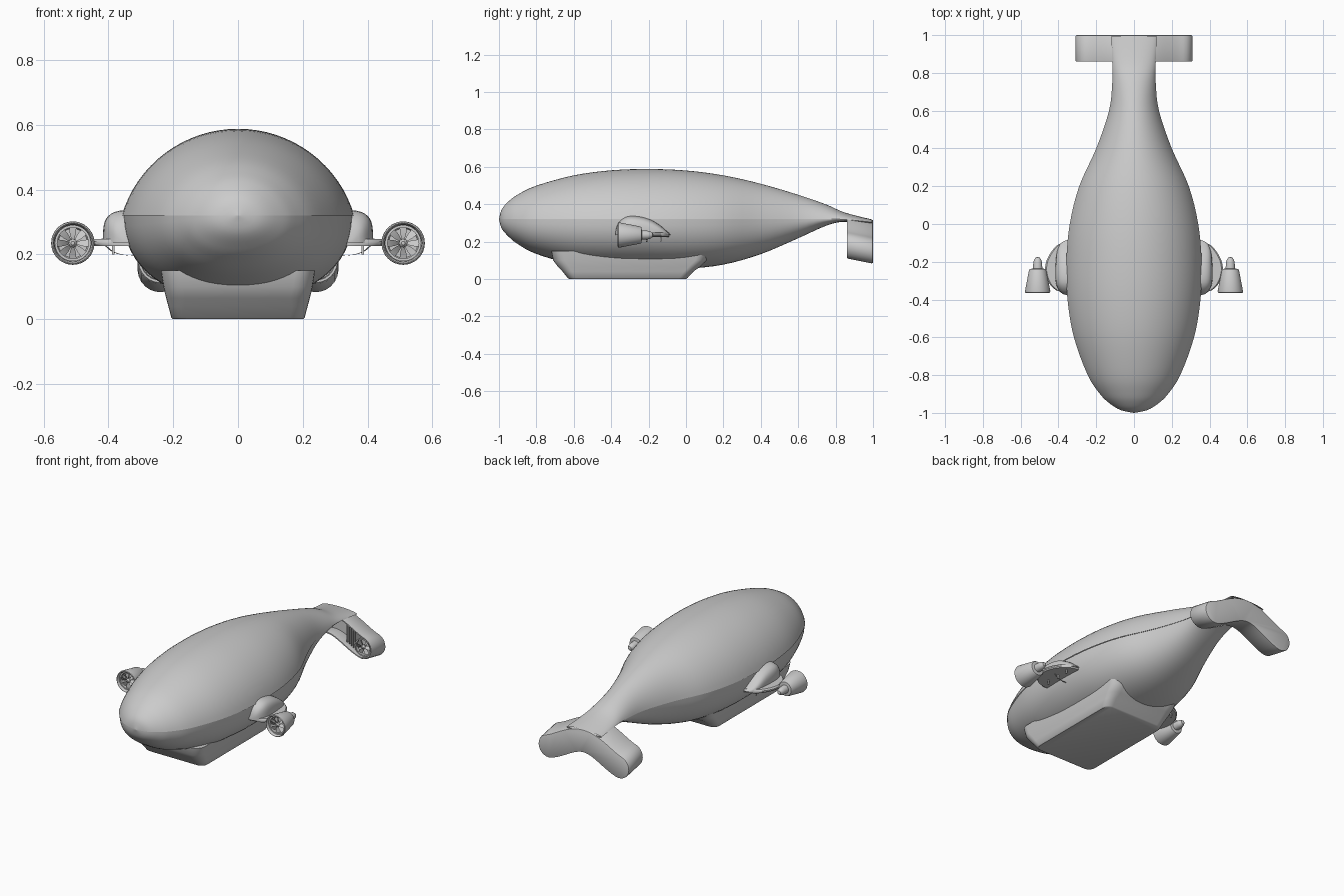
import bpy, bmesh, math
from mathutils import Vector

if "Cube" in bpy.data.objects:
    bpy.data.objects.remove(bpy.data.objects["Cube"])

def loft(name, rings, closed=True, caps=(False, False)):
    """Skin a list of equal-length point rings into one mesh object."""
    bm = bmesh.new()
    vs = [[bm.verts.new(p) for p in r] for r in rings]
    n = len(rings[0])
    for a, b in zip(vs, vs[1:]):
        for i in range(n if closed else n - 1):
            j = (i + 1) % n
            bm.faces.new((a[i], a[j], b[j], b[i]))
    if caps[0]:
        bm.faces.new(vs[0])
    if caps[1]:
        bm.faces.new(vs[-1])
    bmesh.ops.remove_doubles(bm, verts=bm.verts, dist=1e-5)
    bmesh.ops.recalc_face_normals(bm, faces=bm.faces)
    me = bpy.data.meshes.new(name)
    bm.to_mesh(me)
    bm.free()
    ob = bpy.data.objects.new(name, me)
    bpy.context.collection.objects.link(ob)
    return ob

def lathe_y(name, profile, cx, cz, n=32):
    """Revolve (radius, y) points round an axis parallel to y."""
    return loft(name, [[(cx + r * math.cos(2 * math.pi * i / n), y,
                         cz + r * math.sin(2 * math.pi * i / n)) for i in range(n)]
                       for r, y in profile])

def box(name, lo, hi):
    ring = lambda z: [(lo[0], lo[1], z), (hi[0], lo[1], z), (hi[0], hi[1], z), (lo[0], hi[1], z)]
    return loft(name, [ring(lo[2]), ring(hi[2])], True, (True, True))

def smooth_rows(rows, steps):
    """Catmull-Rom through table rows."""
    v = [tuple(r) for r in rows]
    v = [v[0]] + v + [v[-1]]
    out = []
    for k in range(1, len(v) - 2):
        for s in range(steps):
            t = s / steps
            out.append([0.5 * (2 * b + (c - a) * t + (2 * a - 5 * b + 4 * c - d) * t * t
                               + (3 * b - a - 3 * c + d) * t ** 3)
                        for a, b, c, d in zip(*v[k - 1:k + 3])])
    return out + [list(rows[-1])]

# Hull stations: y, half width, height above seam, depth below seam, seam z
hull = smooth_rows([
    (-1, 0, 0, 0, .32), (-.985, .071, .052, .05, .32), (-.95, .129, .094, .092, .32),
    (-.9, .18, .131, .133, .32), (-.8, .245, .179, .186, .32), (-.6, .318, .234, .242, .32),
    (-.4, .352, .261, .26, .32), (-.2, .358, .268, .265, .32), (0, .34, .26, .265, .32),
    (.2, .29, .234, .243, .32), (.4, .2, .189, .187, .32), (.6, .132, .13, .102, .32),
    (.75, .115, .078, .035, .32), (.85, .115, .037, .012, .318), (.995, .12, .014, .01, .304)], 4)
top, bottom = [], []
T0, N = math.radians(16), 32
for y, w, h, d, s in hull:
    ring = []
    for i in range(N + 1):          # upper shell: truncated ellipse
        t = T0 + (math.pi - 2 * T0) * i / N
        ring.append((w * math.cos(t) / math.cos(T0), y,
                     s + h * (math.sin(t) - math.sin(T0)) / (1 - math.sin(T0))))
    top.append(ring)
    ring = []
    for i in range(N + 1):          # lower shell: slightly square ellipse
        t = math.pi * i / N
        c, q = math.cos(t), max(0, math.sin(t))
        ring.append((.988 * w * math.copysign(abs(c) ** .9, c), y, s - d * q ** .9))
    bottom.append(ring)
loft("hull_top", top, False)
loft("hull_bottom", bottom, False, (False, True))

# Gondola: flared rounded box under the hull
def rounded_rect(hx, y0, y1, r, z):
    pts = []
    for k, (cx, cy) in enumerate([(hx - r, y1 - r), (r - hx, y1 - r), (r - hx, y0 + r), (hx - r, y0 + r)]):
        for i in range(7):
            a = math.pi / 2 * (k + i / 6)
            pts.append((cx + r * math.cos(a), cy + r * math.sin(a), z))
    return pts
loft("gondola", [rounded_rect(*a) for a in [
    (.200, -.625, .0, .04, 0), (.206, -.632, .008, .045, .005), (.215, -.66, .04, .05, .04),
    (.222, -.685, .075, .06, .065), (.23, -.71, .11, .06, .1), (.238, -.72, .13, .06, .15)]],
    True, (True, True))

# Tail: bent duct with rounded lobes, recessed on its front
def tail_outline(r, y):
    A, k, n = .0525, math.pi / .3, 28
    mid = lambda x: (x, .247 - A * (1 - math.cos(k * x)))
    nrm = lambda x: math.atan2(1, A * k * math.sin(k * x))
    xs = [.24 - .48 * i / n for i in range(n + 1)]
    pts = []
    for sgn, seq in ((0, xs), (math.pi, xs[::-1])):
        for x in seq:
            a = nrm(x) + sgn
            pts.append((mid(x)[0] + r * math.cos(a), mid(x)[1] + r * math.sin(a)))
        a0, m = nrm(seq[-1]) + sgn, mid(seq[-1])
        for i in range(1, 12):
            a = a0 + math.pi * i / 12
            pts.append((m[0] + r * math.cos(a), m[1] + r * math.sin(a)))
    return [(x, y, z + (1 - y) * .2) for x, z in pts]
loft("tail_duct", [tail_outline(r, y) for r, y in [
    (.064, 1), (.068, .998), (.07, .992), (.07, .865), (.067, .86), (.06, .86), (.057, .866), (.055, .95)]],
    True, (True, True))

# Fan: hub, twisted blades and a ring, facing -y
def fan(name, cx, y, cz, r, blades=8):
    lathe_y(name + "_hub", [(0, y - .014), (.1 * r, y - .013), (.24 * r, y - .004), (.24 * r, y + .012), (0, y + .012)], cx, cz, 16)
    lathe_y(name + "_ring", [(r, y - .012), (.86 * r, y - .012), (.86 * r, y + .008), (r, y + .008), (r, y - .012)], cx, cz)
    for b in range(blades):
        a = 2 * math.pi * b / blades
        u, v = Vector((math.cos(a), 0, math.sin(a))), Vector((-math.sin(a), 0, math.cos(a)))
        rings = []
        for f, half, tilt in ((.18, .07, .007), (.55, .17, .006), (.9, .2, .004)):
            c = Vector((cx, y, cz)) + u * f * r
            e = v * half * r + Vector((0, tilt, 0))
            o = Vector((0, .001, 0))
            rings.append([c - e - o, c + e - o, c + e + o, c - e + o])
        loft(f"{name}_blade_{b}", rings, True, (True, True))

for s, side in ((-1, "left"), (1, "right")):
    fan("tail_fan_" + side, s * .24, .885, .176, .054, 6)
    for i in range(5):              # grille bars beside the tail fan
        x = .125 + i * .014
        z = .247 - .0525 * (1 - math.cos(math.pi / .3 * x)) + .02
        box(f"tail_grille_{side}_{i}", (s * x - .002, .885, z - .055), (s * x + .002, .95, z + .055))

    # Engine mount: humped fairing on a leaf-shaped plate
    fairing = smooth_rows([(-.378, .35, .245), (-.365, .385, .295), (-.325, .41, .331), (-.27, .417, .337),
                           (-.2, .414, .322), (-.14, .406, .288), (-.1, .385, .253), (-.083, .35, .238)], 3)
    loft("engine_fairing_" + side, [
        [(s * (.3 + (xo - .3) * math.cos(t) ** .5), y, .235 + (zt - .235) * math.sin(t) ** .5)
         for t in [math.pi / 2 * .9999 * i / 14 for i in range(15)]] + [(s * .3, y, .235)]
        for y, xo, zt in fairing], True, (True, True))
    leaf = smooth_rows([(-.365, .35), (-.352, .41), (-.31, .452), (-.25, .47),
                        (-.2, .465), (-.15, .44), (-.108, .40), (-.09, .34)], 3)
    loft("engine_plate_" + side, [[(s * .28, y, .225), (s * (x - .006), y, .226), (s * x, y, .232),
                                   (s * x, y, .240), (s * (x - .008), y, .248), (s * .28, y, .25)]
                                  for y, x in leaf], True, (True, True))
    box("engine_strut_" + side, (s * .42, -.28, .228), (s * .475, -.245, .246))

    # Small pegs and a thin rail under the plate
    for i, y in enumerate((-.29, -.21, -.135)):
        box(f"plate_peg_{side}_{i}", (s * .385 - .004, y - .004, .2), (s * .385 + .004, y + .004, .228))
    rail = smooth_rows([(.41, .228), (.385, .208), (.35, .198), (.315, .198)], 4)
    loft("plate_rail_" + side, [[(s * x + .003 * math.cos(a), -.21 + .003 * math.sin(a), z)
                                 for a in (0, 1.57, 3.14, 4.71)] for x, z in rail], True, (True, True))

    # Engine: tapered open shroud with rear cone and front fan
    lathe_y("engine_shroud_" + side, [
        (0, -.305), (.045, -.305), (.056, -.33), (.058, -.36), (.062, -.365), (.066, -.362), (.067, -.355),
        (.046, -.245), (.042, -.238), (.025, -.236), (.023, -.205), (.019, -.19), (.011, -.178), (0, -.174)],
        s * .51, .235)
    fan("engine_fan_" + side, s * .51, -.338, .235, .056)

# Smooth shading with crisp edges
bpy.ops.object.select_all(action='SELECT')
bpy.context.view_layer.objects.active = bpy.data.objects["hull_top"]
bpy.ops.object.shade_smooth_by_angle(angle=math.radians(35))
